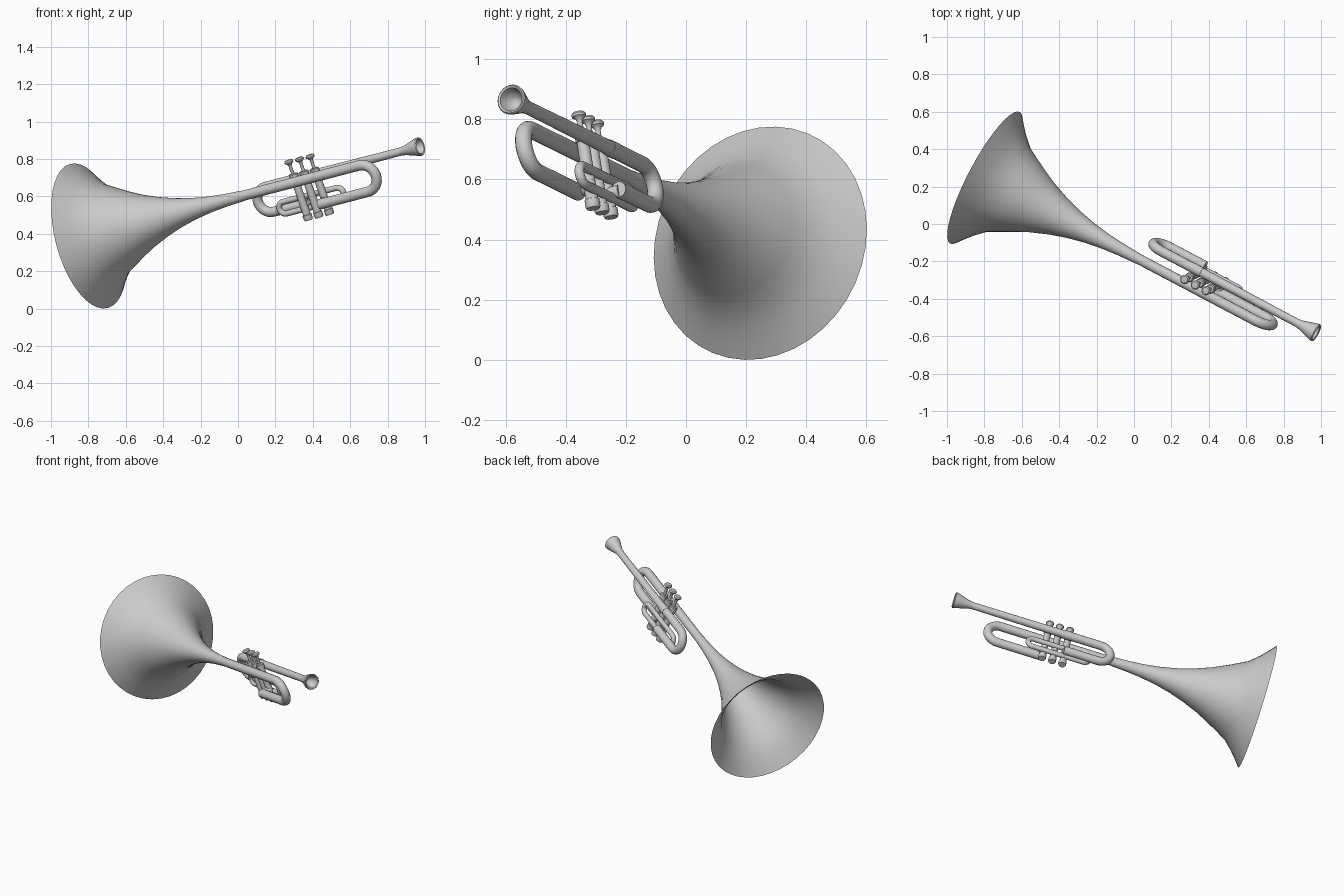
import bpy, bmesh, math
from mathutils import Matrix, Vector

if "Cube" in bpy.data.objects:
    bpy.data.objects.remove(bpy.data.objects["Cube"])

# Instrument frame: local x = along the bore (bell to mouthpiece), y = sideways, z = valve direction
BELL = Vector((-0.797, 0.247, 0.388))
D = Vector((0.862, -0.455, 0.225)).normalized()
W = Vector((-0.319, -0.147, 0.9375))
W = (W - D * W.dot(D)).normalized()
S = D.cross(W)                       # towards the bell-tube side
L = -S                               # local y (towards the lead-pipe side)
FRAME = Matrix.Translation(BELL) @ Matrix((D, L, W)).transposed().to_4x4()


def finish(obj, angle=40):
    obj.matrix_world = FRAME
    bpy.ops.object.select_all(action='DESELECT')
    obj.select_set(True)
    bpy.context.view_layer.objects.active = obj
    bpy.ops.object.shade_smooth_by_angle(angle=math.radians(angle))


def lathe(name, profile, origin, axis, sides=24, angle=40):
    """Revolve (distance, radius) points about local axis 'X' or 'Z'."""
    bm = bmesh.new()
    rings = []
    for h, r in profile:
        ring = []
        for i in range(sides):
            a = 2 * math.pi * i / sides
            c, s = r * math.cos(a), r * math.sin(a)
            p = (h, c, s) if axis == 'X' else (c, s, h)
            ring.append(bm.verts.new(Vector(origin) + Vector(p)))
        rings.append(ring)
    for a, b in zip(rings, rings[1:]):
        for i in range(sides):
            j = (i + 1) % sides
            bm.faces.new((a[i], a[j], b[j], b[i]))
    bmesh.ops.remove_doubles(bm, verts=bm.verts, dist=1e-5)
    bmesh.ops.recalc_face_normals(bm, faces=bm.faces)
    mesh = bpy.data.meshes.new(name)
    bm.to_mesh(mesh)
    bm.free()
    obj = bpy.data.objects.new(name, mesh)
    bpy.context.collection.objects.link(obj)
    finish(obj, angle)
    return obj


def tube(name, points, radius, closed=False):
    """Round pipe along a list of local points."""
    cu = bpy.data.curves.new(name, 'CURVE')
    cu.dimensions = '3D'
    cu.bevel_depth = radius
    cu.bevel_resolution = 6
    cu.use_fill_caps = True
    sp = cu.splines.new('POLY')
    sp.points.add(len(points) - 1)
    for p, co in zip(sp.points, points):
        p.co = (*co, 1)
    sp.use_cyclic_u = closed
    obj = bpy.data.objects.new(name, cu)
    bpy.context.collection.objects.link(obj)
    bpy.ops.object.select_all(action='DESELECT')
    obj.select_set(True)
    bpy.context.view_layer.objects.active = obj
    bpy.ops.object.convert(target='MESH')
    finish(bpy.context.object)


def bend(u, y, top, bottom, side, steps=14):
    """Half-circle from top to bottom height, bulging towards side (+1 / -1) along the bore."""
    r, mid = (top - bottom) / 2, (top + bottom) / 2
    return [(u + side * r * math.sin(math.pi * i / steps), y,
             mid + r * math.cos(math.pi * i / steps)) for i in range(steps + 1)]


# Flared bell, a thin open shell
lathe("bell", [(0, .398), (.03, .362), (.075, .312), (.135, .257), (.2, .222), (.27, .186),
               (.35, .148), (.45, .11), (.55, .08), (.65, .058), (.75, .043), (.85, .034),
               (.95, .029)], (0, 0, 0), 'X', 40, 60)

LEAD = 0.097      # sideways offset of the lead pipe
VALVE = 0.05      # sideways offset of the valves

# Bell tube with its bow returning to the nearest valve
tube("bell_tube", [(.94, 0, 0)] + bend(1.677, 0, 0, -.15, 1) + [(1.375, 0, -.15)], .028)

# Tuning bow from the lead pipe back to the far valve
tube("tuning_bow", [(1.3, LEAD, 0)] + bend(1.05, LEAD, 0, -.142, -1) + [(1.27, LEAD, -.142)], .027)

# Lead pipe and mouthpiece cup
lathe("lead_pipe", [(1.25, 0), (1.25, .028), (1.3, .028), (1.3, .025), (1.9, .022)],
      (0, LEAD, 0), 'X')
lathe("mouthpiece", [(1.88, .021), (1.92, .026), (1.955, .037), (1.98, .044), (1.995, .049),
                     (2.008, .051), (2.014, .047), (2.01, .04), (1.99, .034), (1.965, .02),
                     (1.955, 0)], (0, LEAD, 0), 'X')

# Three valves with bottom caps, stems and finger buttons
for i in range(3):
    u = 1.257 + .066 * i
    at = (u, VALVE, 0)
    lathe(f"valve_casing_{i + 1}",
          [(-.225, 0), (-.225, .022), (-.218, .025), (-.195, .025), (-.193, .021), (.01, .021),
           (.012, .025), (.035, .025), (.04, .02), (.04, 0)], at, 'Z', 20)
    lathe(f"valve_button_{i + 1}",
          [(.035, .009), (.085, .009), (.095, .015), (.101, .024), (.109, .025), (.116, .019),
           (.119, 0)], at, 'Z', 20)

# Small valve slide: long narrow loop alongside the casings
loop = bend(1.465, .07, -.098, -.165, 1) + bend(1.135, .07, -.098, -.165, -1)[::-1]
tube("valve_slide", loop, .016, True)

# Short links joining the tubes to the valves
for name, u, y in (("bell_link", 1.389, 0), ("tuning_link", 1.257, LEAD)):
    tube(name, [(u, y, -.146), (u, VALVE, -.146)], .024)
